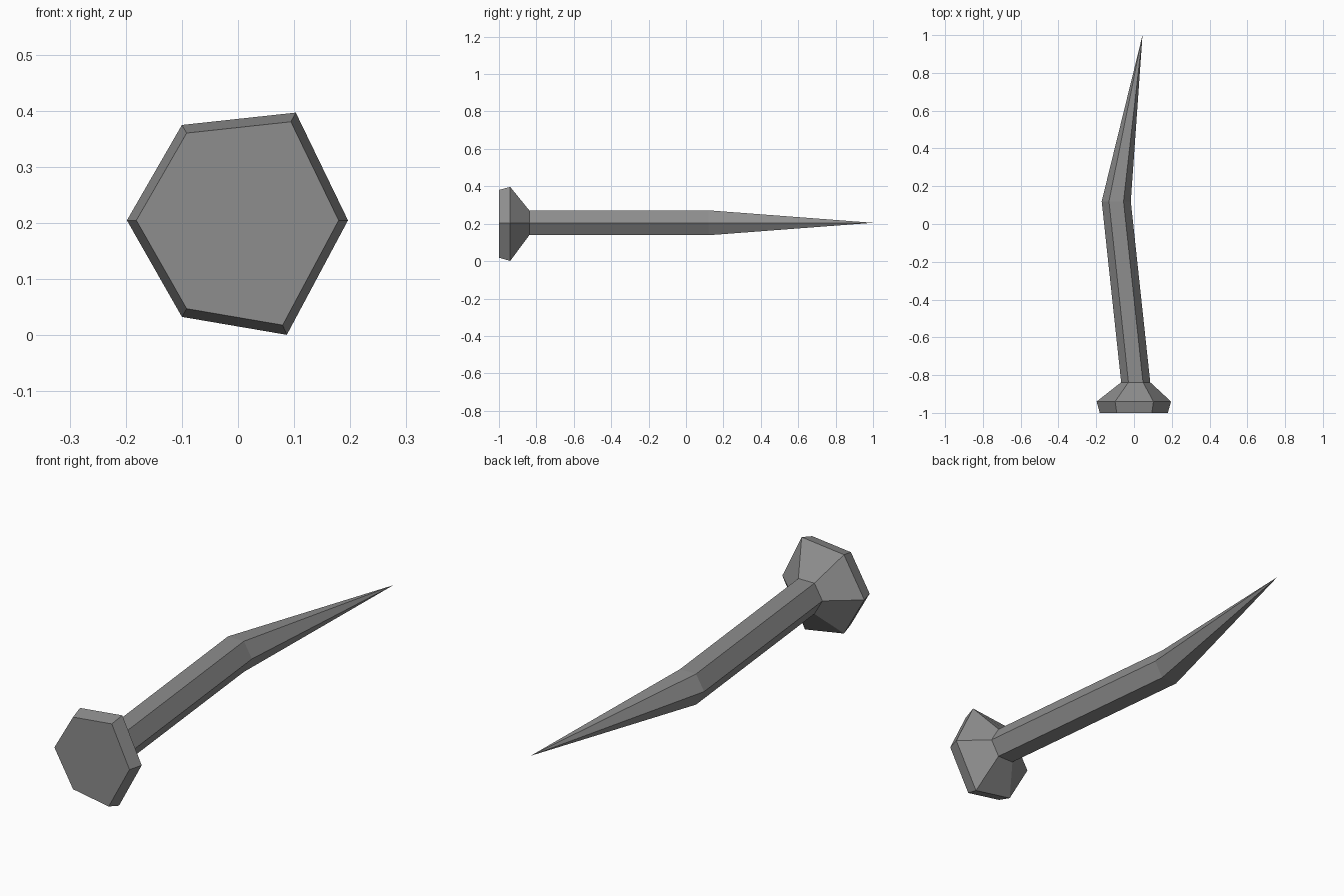
import bpy
import bmesh
import math

cube = bpy.data.objects.get("Cube")
if cube:
    bpy.data.objects.remove(cube, do_unlink=True)

steel = bpy.data.materials.new("dull_steel")
steel.use_nodes = True
colour = (0.27, 0.27, 0.27, 1)
steel.diffuse_color = colour
steel.node_tree.nodes["Principled BSDF"].inputs["Base Color"].default_value = colour

AXIS_Z = 0.205

# Uneven hammered outline of the head, and the regular shank outline
head_outline = [(0.196, 0), (0.103, 0.192), (-0.1, 0.17),
                (-0.198, 0), (-0.1, -0.172), (0.087, -0.204)]
shank_outline = [(0.077 * math.cos(i * math.pi / 3),
                  0.0665 * math.sin(i * math.pi / 3) / math.sin(math.pi / 3))
                 for i in range(6)]


def ring(bm, outline, y, x=0, scale=1):
    return [bm.verts.new((x + px * scale, y, AXIS_Z + pz * scale))
            for px, pz in outline]


def bridge(bm, a, b):
    for i in range(6):
        j = (i + 1) % 6
        bm.faces.new((a[i], a[j], b[j], b[i]))


# One continuous nail: head, flared neck, bent shank and sharp point
bm = bmesh.new()
rings = [ring(bm, head_outline, -1, scale=0.915),
         ring(bm, head_outline, -0.94),
         ring(bm, shank_outline, -0.838, x=0.009),
         ring(bm, shank_outline, 0.12, x=-0.094)]
bm.faces.new(rings[0])
for a, b in zip(rings, rings[1:]):
    bridge(bm, a, b)
tip = bm.verts.new((0.045, 1, AXIS_Z))
for i in range(6):
    bm.faces.new((rings[-1][i], rings[-1][(i + 1) % 6], tip))
bmesh.ops.recalc_face_normals(bm, faces=bm.faces)

mesh = bpy.data.meshes.new("bent_nail")
bm.to_mesh(mesh)
bm.free()
mesh.materials.append(steel)
nail = bpy.data.objects.new("bent_nail", mesh)
bpy.context.collection.objects.link(nail)
